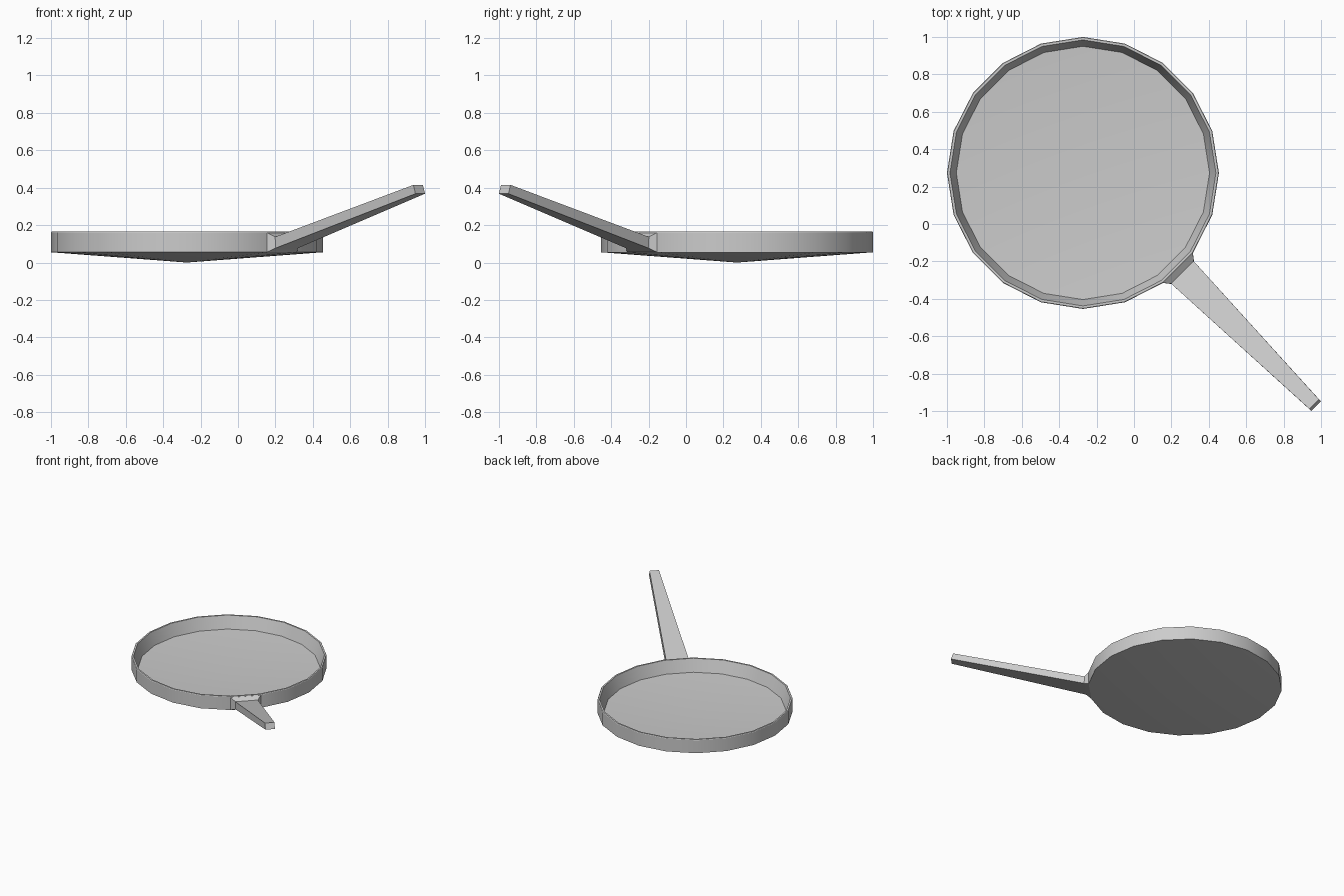
import bpy, bmesh, math
from mathutils import Vector

if "Cube" in bpy.data.objects:
    bpy.data.objects.remove(bpy.data.objects["Cube"])

SIDES = 20
R = 0.727
CENTRE = Vector((-0.273, 0.273, 0))
ALONG = Vector((1, -1, 0)).normalized()   # handle direction
ACROSS = Vector((1, 1, 0)).normalized()


def finish(name, bm):
    bmesh.ops.recalc_face_normals(bm, faces=bm.faces)
    mesh = bpy.data.meshes.new(name)
    bm.to_mesh(mesh)
    bm.free()
    ob = bpy.data.objects.new(name, mesh)
    bpy.context.collection.objects.link(ob)
    bpy.ops.object.select_all(action='DESELECT')
    ob.select_set(True)
    bpy.context.view_layer.objects.active = ob
    bpy.ops.object.shade_smooth_by_angle(angle=math.radians(25))
    return ob


def skin(bm, rings):
    for a, b in zip(rings, rings[1:]):
        n = len(a)
        for i in range(n):
            j = (i + 1) % n
            bm.faces.new((a[i], a[j], b[j], b[i]))


# Pan: lathed wall, with shallow dished floor inside and underneath
bm = bmesh.new()
profile = [(R, 0.055), (R, 0.16), (0.724, 0.165), (0.711, 0.165), (0.677, 0.066)]
rings = []
for r, z in profile:
    rings.append([bm.verts.new(CENTRE + Vector((r * math.cos(i * math.tau / SIDES),
                                                r * math.sin(i * math.tau / SIDES), z)))
                  for i in range(SIDES)])
skin(bm, rings)
for ring, z in ((rings[0], 0.0), (rings[-1], 0.025)):
    pole = bm.verts.new(CENTRE + Vector((0, 0, z)))
    for i in range(SIDES):
        bm.faces.new((ring[i], ring[(i + 1) % SIDES], pole))
finish("pan", bm)

# Handle: flared root on one pan facet, then a tapering rising bar
# each section: bottom distance, top distance, half width, bottom z, top z
apothem = R * math.cos(math.pi / SIDES)
sections = [
    (apothem, apothem, R * math.sin(math.pi / SIDES), 0.056, 0.159),
    (0.755, 0.752, 0.085, 0.077, 0.137),
    (1.764, 1.748, 0.036, 0.368, 0.415),
]
bm = bmesh.new()
rings = []
for s0, s1, w, z0, z1 in sections:
    corners = [(s0, -w, z0), (s0, w, z0), (s1, w, z1), (s1, -w, z1)]
    rings.append([bm.verts.new(CENTRE + ALONG * s + ACROSS * t + Vector((0, 0, z)))
                  for s, t, z in corners])
skin(bm, rings)
bm.faces.new(rings[0])
bm.faces.new(rings[-1])
finish("handle", bm)
